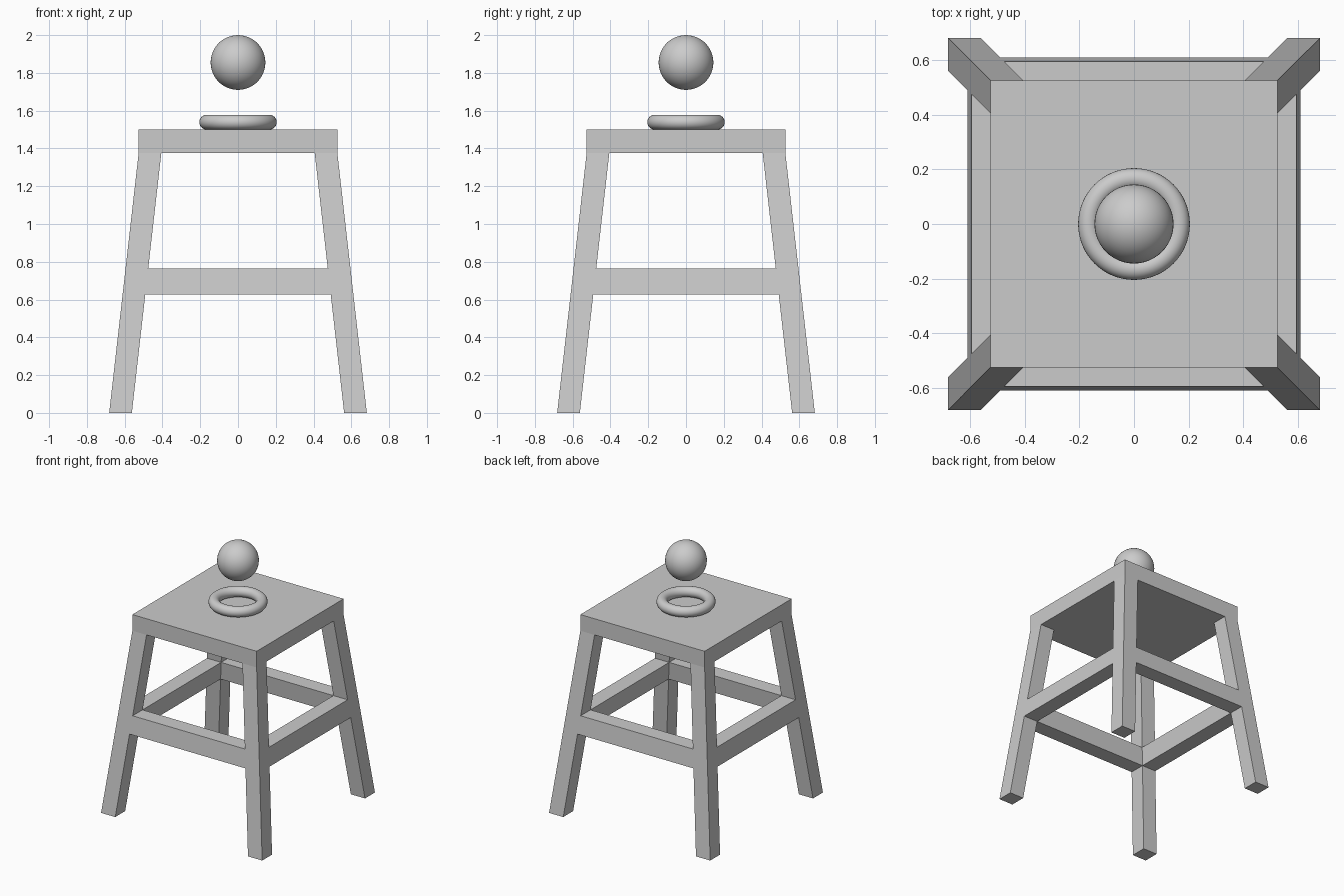
import bpy, bmesh

if "Cube" in bpy.data.objects:
    bpy.data.objects.remove(bpy.data.objects["Cube"])

SEAT, TOP, SEAT_Z = 0.526, 1.5, 1.376   # seat half width, top, underside
FOOT, BAR = 0.682, 0.12                 # leg splay at the floor, bar thickness


def outer(z):
    """Half width of the splayed frame at height z."""
    return FOOT + (SEAT - FOOT) * z / SEAT_Z


def make_object(name, bm):
    bmesh.ops.recalc_face_normals(bm, faces=bm.faces)
    mesh = bpy.data.meshes.new(name)
    bm.to_mesh(mesh)
    bm.free()
    ob = bpy.data.objects.new(name, mesh)
    bpy.context.collection.objects.link(ob)
    return ob


def loft(name, bottom, top):
    """Closed prism between two matching corner loops."""
    bm = bmesh.new()
    a = [bm.verts.new(p) for p in bottom]
    b = [bm.verts.new(p) for p in top]
    bm.faces.new(a)
    bm.faces.new(b)
    for i in range(4):
        j = (i + 1) % 4
        bm.faces.new((a[i], a[j], b[j], b[i]))
    return make_object(name, bm)


def square(x0, x1, y0, y1, z):
    return [(x0, y0, z), (x1, y0, z), (x1, y1, z), (x0, y1, z)]


# Seat slab
loft("seat", square(-SEAT, SEAT, -SEAT, SEAT, SEAT_Z),
     square(-SEAT, SEAT, -SEAT, SEAT, TOP))

# Four splayed legs
for sx, side in ((-1, "left"), (1, "right")):
    for sy, end in ((-1, "front"), (1, "back")):
        def section(z):
            o = outer(z)
            i = o - BAR
            return square(sx * i, sx * o, sy * i, sy * o, z)
        loft(f"{end}_{side}_leg", section(0), section(SEAT_Z))

# Four rails, flush with the sloping leg faces
for s, names in ((-1, ("front", "left")), (1, ("back", "right"))):
    def across(z):
        o = outer(z)
        i = o - BAR
        return square(-i, i, s * i, s * o, z)
    low, high = across(0.627), across(0.765)
    loft(f"{names[0]}_rail", low, high)
    loft(f"{names[1]}_rail", [(y, x, z) for x, y, z in low],
         [(y, x, z) for x, y, z in high])

# Ring lying on the seat and ball floating above it
bpy.ops.mesh.primitive_torus_add(major_segments=64, minor_segments=24,
                                 major_radius=0.166, minor_radius=0.039,
                                 location=(0, 0, TOP + 0.039))
bpy.context.object.name = "ring"
bpy.ops.object.shade_smooth()
bpy.ops.mesh.primitive_uv_sphere_add(segments=48, ring_count=24,
                                     radius=0.145, location=(0, 0, 1.855))
bpy.context.object.name = "ball"
bpy.ops.object.shade_smooth()
